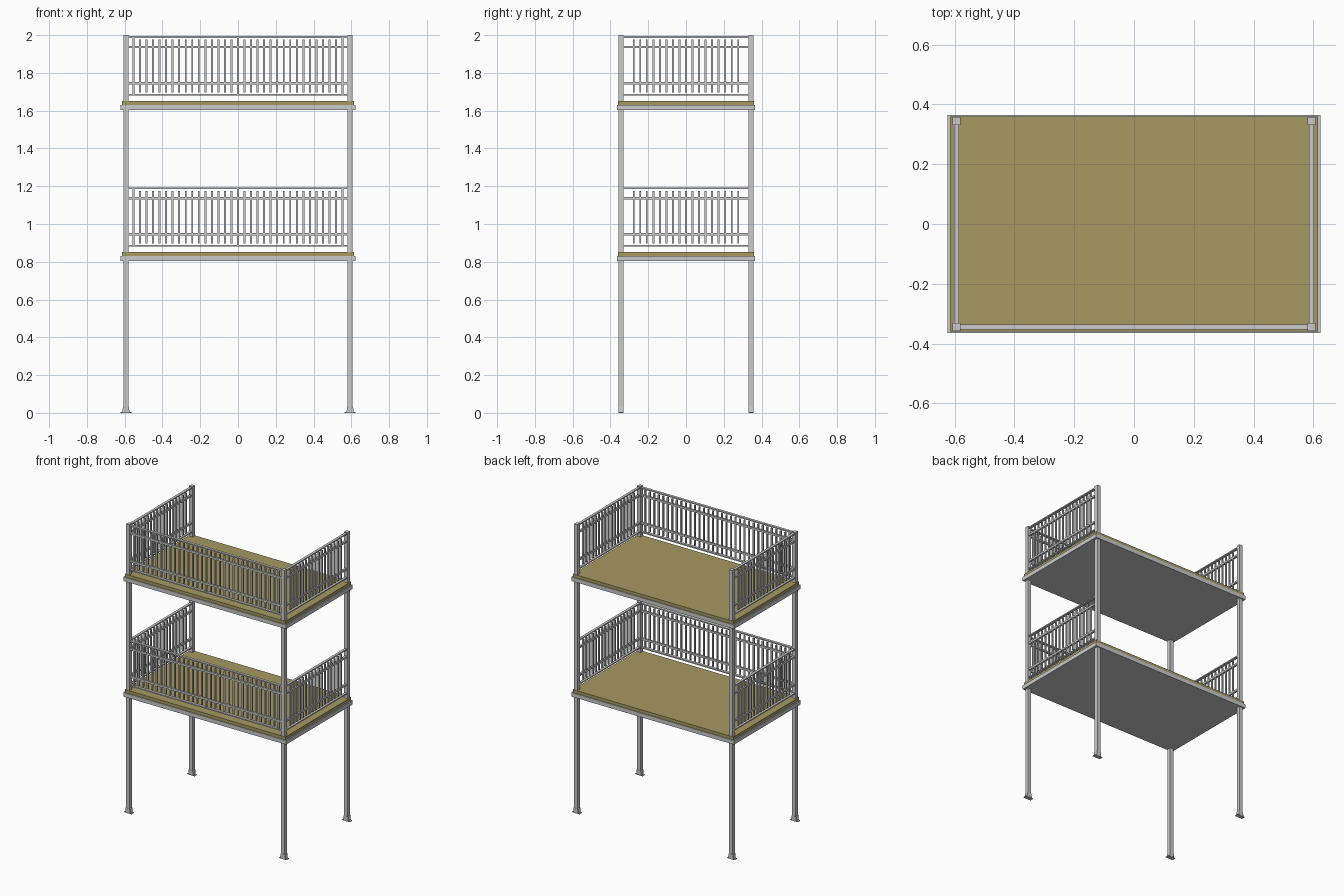
import bpy, bmesh
from mathutils import Vector

if "Cube" in bpy.data.objects:
    bpy.data.objects.remove(bpy.data.objects["Cube"])

PX, PY, PW = 0.5935, 0.3445, 0.026   # post centres and width

wood = bpy.data.materials.new("wood")
wood.diffuse_color = (0.387, 0.321, 0.12, 1)
wood.use_nodes = True
wood.node_tree.nodes["Principled BSDF"].inputs["Base Color"].default_value = wood.diffuse_color


def box(bm, lo, hi):
    lo, hi = Vector(lo), Vector(hi)
    vs = bmesh.ops.create_cube(bm, size=1)["verts"]
    for v in vs:
        v.co = Vector((v.co[i] * (hi[i] - lo[i]) + (hi[i] + lo[i]) / 2 for i in range(3)))
    return vs


def finish(bm, name, mat=None):
    bmesh.ops.recalc_face_normals(bm, faces=bm.faces)
    me = bpy.data.meshes.new(name)
    bm.to_mesh(me)
    bm.free()
    ob = bpy.data.objects.new(name, me)
    bpy.context.collection.objects.link(ob)
    if mat:
        me.materials.append(mat)
    return ob


def railing(name, half, count, base, tall):
    """Railing along local x, centred on the origin, above deck height base."""
    bm = bmesh.new()
    # handrail, two middle rails, bottom rail: height, thickness, half depth
    for z, t, d in ((0.39, 0.008, 0.009), (0.337, 0.013, 0.007),
                    (0.145, 0.013, 0.007), (0.085, 0.008, 0.009)):
        box(bm, (-half, -d, base + z - t / 2), (half, d, base + z + t / 2))
    # balusters
    step = 0.0346
    for i in range(count):
        x = (i - (count - 1) / 2) * step
        long = i in tall
        z0, z1 = (0.085, 0.39) if long else (0.097, 0.376)
        w = 0.0055 if long else 0.005
        box(bm, (x - w, -w, base + z0), (x + w, w, base + z1))
    return finish(bm, name)


# corner posts with foot plates and tapered gussets
for sx, nx in ((-1, "left"), (1, "right")):
    for sy, ny in ((-1, "front"), (1, "back")):
        x, y, h = sx * PX, sy * PY, PW / 2
        bm = bmesh.new()
        box(bm, (x - h, y - h, 0.004), (x + h, y + h, 2.0))
        finish(bm, f"{ny}_{nx}_post")
        bm = bmesh.new()
        box(bm, (x - 0.029, y - h, 0), (x + 0.029, y + h, 0.004))
        for v in box(bm, (x - 0.019, y - h - 0.001, 0.004), (x + 0.019, y + h + 0.001, 0.035)):
            if v.co.z > 0.02:
                v.co.x = x + (v.co.x - x) * 0.8
        finish(bm, f"{ny}_{nx}_foot")

# two decks, each with a steel frame, wooden floor and three railings
for level, base in (("lower", 0.8), ("upper", 1.6)):
    bm = bmesh.new()
    box(bm, (-0.623, -0.365, base + 0.003), (0.623, 0.365, base + 0.031))
    finish(bm, f"{level}_deck_frame")
    bm = bmesh.new()
    box(bm, (-0.615, -0.36, base + 0.031), (0.615, 0.36, base + 0.052))
    finish(bm, f"{level}_wood_floor", wood)

    front = railing(f"{level}_front_railing", PX - PW / 2, 33, base, (0, 16, 32))
    front.location.y = -PY
    for s, n in ((-1, "left"), (1, "right")):
        side = railing(f"{level}_{n}_railing", PY - PW / 2, 17, base, ())
        side.rotation_euler.z = 1.5707963
        side.location.x = s * PX
